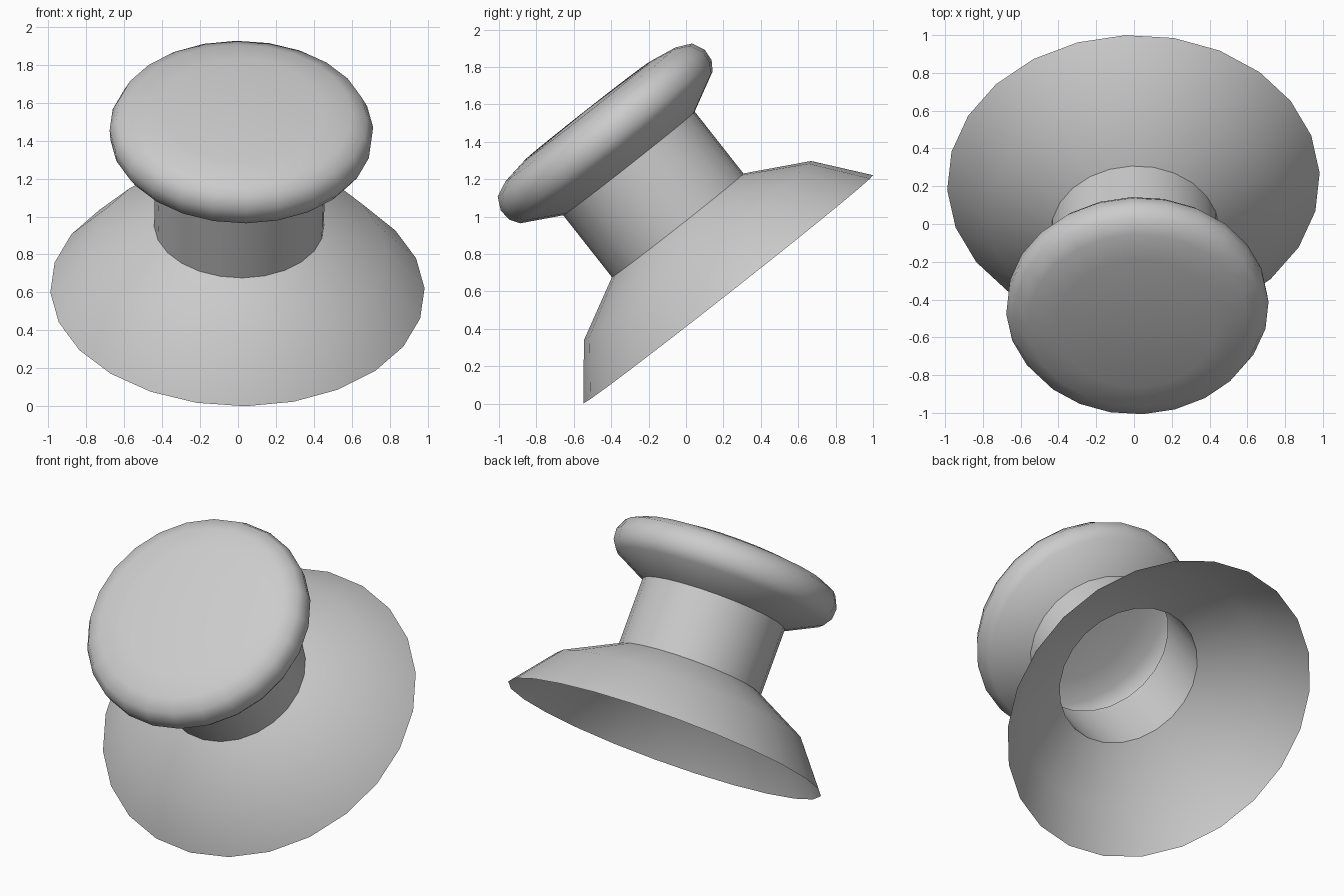
import bpy, bmesh, math
from mathutils import Matrix, Vector

if "Cube" in bpy.data.objects:
    bpy.data.objects.remove(bpy.data.objects["Cube"])

SIDES = 24
# Common tilted axis of the whole piece, with a small roll of the facets
TILT = (Matrix.Translation((-0.003, 0.225, 0.611))
        @ Matrix.Rotation(math.radians(1.4), 4, 'Y')
        @ Matrix.Rotation(math.radians(38.2), 4, 'X')
        @ Matrix.Rotation(math.radians(3.3), 4, 'Z'))


def lathe(name, profile):
    """Revolve a (radius, height) profile into an open thin shell."""
    bm = bmesh.new()
    verts = [bm.verts.new((r, 0, h)) for r, h in profile]
    edges = [bm.edges.new(pair) for pair in zip(verts, verts[1:])]
    bmesh.ops.spin(bm, geom=verts + edges, cent=(0, 0, 0), axis=(0, 0, 1),
                   angle=math.tau, steps=SIDES, use_duplicate=False)
    bmesh.ops.remove_doubles(bm, verts=bm.verts, dist=1e-4)
    bm.normal_update()
    # Make the normals face outward
    if sum(f.normal.dot(Vector((f.calc_center_median().x,
                                f.calc_center_median().y, 0.3)))
           for f in bm.faces) < 0:
        bmesh.ops.reverse_faces(bm, faces=bm.faces)
    bm.transform(TILT)
    mesh = bpy.data.meshes.new(name)
    bm.to_mesh(mesh)
    bm.free()
    obj = bpy.data.objects.new(name, mesh)
    bpy.context.collection.objects.link(obj)
    bpy.ops.object.select_all(action='DESELECT')
    obj.select_set(True)
    bpy.context.view_layer.objects.active = obj
    bpy.ops.object.shade_smooth_by_angle(angle=math.radians(45))
    return obj


# Flared open skirt
lathe("flared_base", [(0.987, 0.0), (0.774, 0.264), (0.448, 0.436)])

# Hollow neck tube
lathe("neck", [(0.448, 0.436), (0.448, 0.857)])

# Rounded hollow cap, open where it meets the neck
lathe("rounded_cap", [(0.448, 0.857), (0.656, 0.966), (0.689, 1.016),
                      (0.695, 1.083), (0.662, 1.152), (0.58, 1.19),
                      (0.43, 1.215), (0.0, 1.222)])
